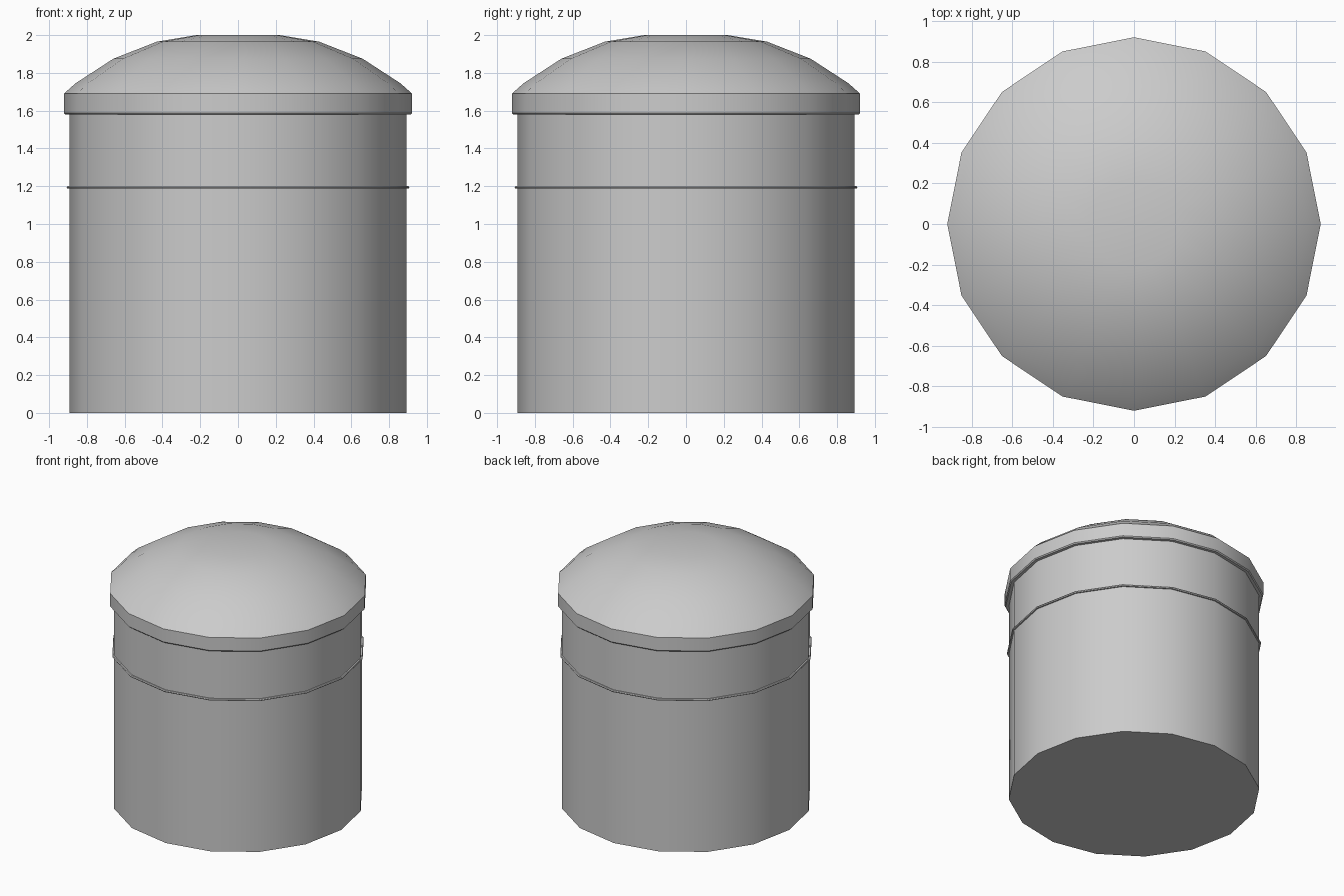
import bpy, bmesh
from math import cos, sin, pi, radians

if "Cube" in bpy.data.objects:
    bpy.data.objects.remove(bpy.data.objects["Cube"])

SIDES = 16


def lathe(name, profile, closed=False, angle=30):
    """Spin (radius, z) points, listed bottom to top on the outside, around z."""
    bm = bmesh.new()
    rings = [[bm.verts.new((r * cos(2 * pi * i / SIDES), r * sin(2 * pi * i / SIDES), z))
              for i in range(SIDES)] for r, z in profile]
    pairs = list(zip(rings, rings[1:]))
    if closed:
        pairs.append((rings[-1], rings[0]))
    else:
        bm.faces.new(rings[0][::-1])
        bm.faces.new(rings[-1])
    for low, high in pairs:
        for i in range(SIDES):
            j = (i + 1) % SIDES
            bm.faces.new((low[i], low[j], high[j], high[i]))
    bmesh.ops.recalc_face_normals(bm, faces=bm.faces[:])
    mesh = bpy.data.meshes.new(name)
    bm.to_mesh(mesh)
    bm.free()
    obj = bpy.data.objects.new(name, mesh)
    bpy.context.collection.objects.link(obj)
    bpy.context.view_layer.objects.active = obj
    obj.select_set(True)
    bpy.ops.object.shade_smooth_by_angle(angle=radians(angle))
    obj.select_set(False)
    return obj


# Canister body
lathe("canister_body", [(0.893, 0), (0.893, 1.59)])

# Thin raised band around the body
lathe("body_band", [(0.885, 1.187), (0.903, 1.187), (0.907, 1.194),
                    (0.903, 1.201), (0.885, 1.201)], closed=True)

# Lid with straight rim and domed top
lathe("domed_lid", [(0.915, 1.58), (0.922, 1.588), (0.922, 1.69), (0.86, 1.745),
                    (0.66, 1.875), (0.43, 1.965), (0.22, 2.0)])
